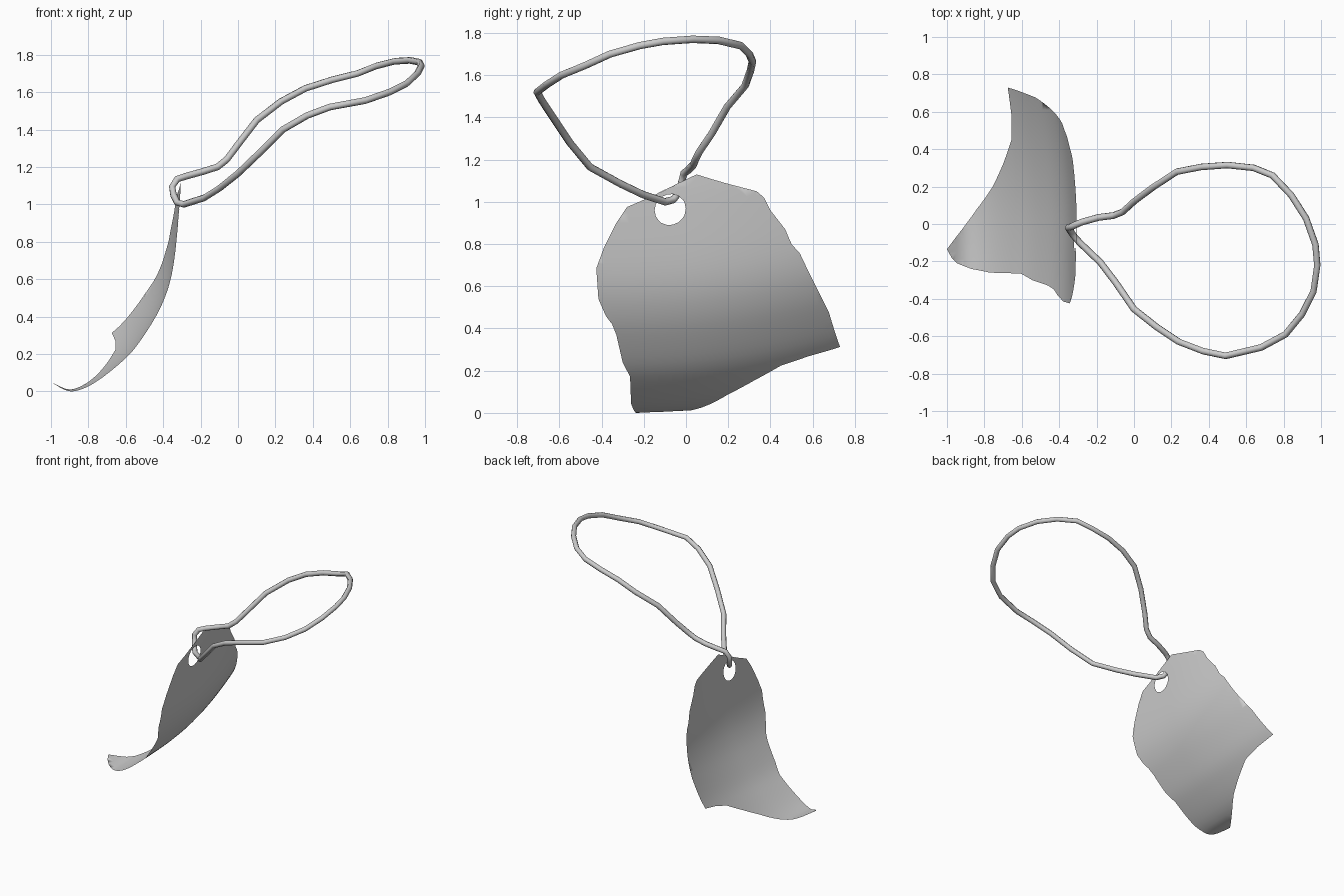
import bpy, math
from mathutils import Vector
from mathutils.geometry import delaunay_2d_cdt

if "Cube" in bpy.data.objects:
    bpy.data.objects.remove(bpy.data.objects["Cube"])


def catmull(pts, n):
    """Sample a smooth open curve through 2D points."""
    p = [Vector(a) for a in pts]
    p = [2 * p[0] - p[1]] + p + [2 * p[-1] - p[-2]]
    out = []
    for i in range(1, len(p) - 2):
        a, b, c, d = p[i - 1:i + 3]
        for k in range(n):
            t = k / n
            out.append(0.5 * (2 * b + (c - a) * t + (2 * a - 5 * b + 4 * c - d) * t * t
                              + (3 * b - a - 3 * c + d) * t ** 3))
    return out + [p[-2]]


# ---- tag: a flat outline wrapped onto a curled (x, z) profile ----
profile = catmull([(-.305, 1.14), (-.312, 1.0), (-.335, .75), (-.36, .6), (-.4, .48),
                   (-.46, .365), (-.56, .22), (-.66, .125), (-.76, .05), (-.84, .01),
                   (-.91, .002), (-1, .048)], 5)
arc = [0.0]
for a, b in zip(profile, profile[1:]):
    arc.append(arc[-1] + (b - a).length)


def lift(y):
    return .14 * (y + .27) ** 2


def sweep(y):
    return -.13 * max(0, y) ** 2


def find(value, axis):
    """Arc length at which the profile reaches a falling x or z value."""
    for i in range(len(profile) - 1):
        a, b = profile[i][axis], profile[i + 1][axis]
        if a >= value >= b:
            return arc[i] + (arc[i + 1] - arc[i]) * (a - value) / max(a - b, 1e-9)
    return arc[-1] if value < profile[-1][axis] else 0.0


def wrap(y, s):
    i = 0
    while i < len(arc) - 2 and arc[i + 1] < s:
        i += 1
    p = profile[i].lerp(profile[i + 1], (s - arc[i]) / (arc[i + 1] - arc[i]))
    return (p.x + sweep(y), y, p.y + lift(y))


# upper and side edges as (y, z), lower edges as (y, x)
right_side = [(.05, 1.13), (.335, 1.05), (.37, 1.02), (.40, .96), (.47, .87), (.50, .80),
              (.54, .755), (.62, .59), (.676, .48)]
bottom = [(.73, -.675), (.58, -.655), (.45, -.655), (.32, -.70), (.2, -.755), (.08, -.84),
          (-.03, -.92), (-.135, -1), (-.18, -.975), (-.21, -.945), (-.24, -.87),
          (-.26, -.77), (-.265, -.605)]
left_side = [(-.30, .24), (-.33, .37), (-.35, .42), (-.38, .46), (-.415, .54),
             (-.425, .685), (-.39, .78), (-.33, .90), (-.28, .975)]
zs = lambda pts: [Vector((y, find(z - lift(y), 1))) for y, z in pts]
outline = zs(right_side)
outline += [Vector((y, find(x - sweep(y), 0))) for y, x in bottom] + zs(left_side)
# subdivide the outline so long edges follow the curl
rim = [a.lerp(b, k / 4) for a, b in zip(outline, outline[1:] + outline[:1]) for k in range(4)]

centre = Vector((-.075, find(.958, 1)))
R, N = .074, 32
hole = [centre + R * Vector((math.cos(2 * math.pi * k / N), math.sin(2 * math.pi * k / N)))
        for k in range(N)]


def inside(p):
    c = False
    for a, b in zip(outline, outline[1:] + outline[:1]):
        if (a.y > p.y) != (b.y > p.y) and p.x < a.x + (b.x - a.x) * (p.y - a.y) / (b.y - a.y):
            c = not c
    return c


grid = [Vector((-.43 + .04 * i, .04 * j)) for i in range(30) for j in range(40)]
grid = [g for g in grid if inside(g) and (g - centre).length > R + .015]
n = len(rim)
edges = [(i, (i + 1) % n) for i in range(n)] + [(n + i, n + (i + 1) % N) for i in range(N)]
verts, _, faces, *_ = delaunay_2d_cdt(rim + hole + grid, edges, [], 0, 1e-5)
keep = []
for f in faces:
    c = sum((verts[i] for i in f), Vector((0, 0))) / len(f)
    if inside(c) and (c - centre).length > R * .985:
        keep.append(list(f))
me = bpy.data.meshes.new("tag")
me.from_pydata([wrap(v.x, v.y) for v in verts], [], keep)
me.shade_smooth()
tag = bpy.data.objects.new("tag", me)
bpy.context.collection.objects.link(tag)

# ---- cord: closed loop threaded through the hole and over the top edge ----
path = [(-.29, -.10, 1.0), (-.325, -.06, 1.01), (-.345, -.03, 1.05), (-.352, -.02, 1.095),
        (-.325, -.01, 1.135), (-.28, .01, 1.15), (-.19, .035, 1.175), (-.11, .045, 1.2),
        (-.06, .065, 1.24), (0, .12, 1.32), (.1, .195, 1.45), (.23, .28, 1.55),
        (.36, .305, 1.62), (.5, .315, 1.665), (.64, .3, 1.70), (.74, .26, 1.74),
        (.84, .155, 1.765), (.92, .03, 1.77), (.97, -.11, 1.76), (.98, -.22, 1.74),
        (.96, -.36, 1.70), (.90, -.48, 1.645), (.81, -.59, 1.60), (.68, -.66, 1.555),
        (.49, -.705, 1.52), (.37, -.68, 1.475), (.24, -.63, 1.40), (.12, -.55, 1.28),
        (0, -.455, 1.165), (-.1, -.31, 1.085), (-.18, -.205, 1.035)]
cu = bpy.data.curves.new("cord", 'CURVE')
cu.dimensions = '3D'
cu.bevel_depth = .018
cu.bevel_resolution = 2
sp = cu.splines.new('POLY')
sp.points.add(len(path) - 1)
for pt, co in zip(sp.points, path):
    pt.co = (*co, 1)
sp.use_cyclic_u = True
cord = bpy.data.objects.new("cord", cu)
bpy.context.collection.objects.link(cord)
bpy.context.view_layer.objects.active = cord
cord.select_set(True)
bpy.ops.object.convert(target='MESH')
bpy.ops.object.shade_smooth()
